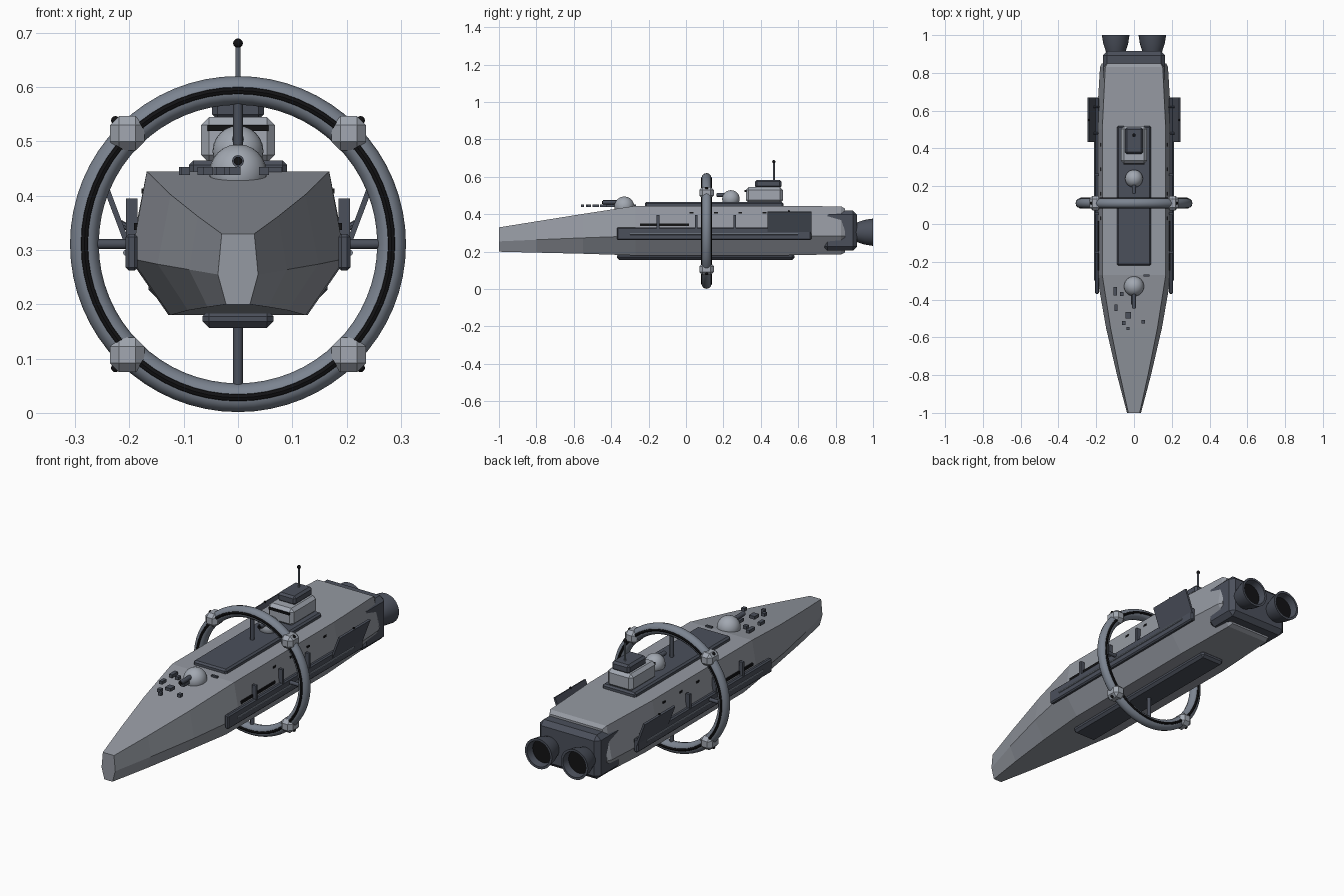
import bpy, bmesh, math
from mathutils import Vector, Matrix

if "Cube" in bpy.data.objects:
    bpy.data.objects.remove(bpy.data.objects["Cube"])


def material(name, r, g, b):
    m = bpy.data.materials.new(name)
    m.diffuse_color = (r, g, b, 1)
    m.use_nodes = True
    m.node_tree.nodes["Principled BSDF"].inputs["Base Color"].default_value = m.diffuse_color
    return m


HULL = material("hull_grey", 0.30, 0.32, 0.36)
PALE = material("pale_grey", 0.36, 0.39, 0.44)
RING = material("ring_grey", 0.20, 0.23, 0.28)
DARK = material("dark_grey", 0.07, 0.08, 0.105)
BLACK = material("black", 0.006, 0.006, 0.007)


def finish(bm, name, mat, smooth=False):
    bmesh.ops.recalc_face_normals(bm, faces=bm.faces)
    for f in bm.faces:
        f.smooth = smooth
    me = bpy.data.meshes.new(name)
    bm.to_mesh(me)
    bm.free()
    me.materials.append(mat)
    ob = bpy.data.objects.new(name, me)
    bpy.context.collection.objects.link(ob)
    if smooth:
        bpy.ops.object.select_all(action='DESELECT')
        ob.select_set(True)
        bpy.context.view_layer.objects.active = ob
        bpy.ops.object.shade_smooth_by_angle(angle=math.radians(35))
    return ob


def box(name, lo, hi, mat, bevel=0.0, tilt=0.0):
    lo, hi = Vector(lo), Vector(hi)
    bm = bmesh.new()
    bmesh.ops.create_cube(bm, size=1)
    bmesh.ops.scale(bm, vec=hi - lo, verts=bm.verts)
    if bevel:
        bmesh.ops.bevel(bm, geom=list(bm.edges), offset=bevel, segments=1, affect='EDGES')
    bm.transform(Matrix.Translation((lo + hi) / 2) @ Matrix.Rotation(tilt, 4, 'Y'))
    return finish(bm, name, mat)


def rod(name, a, b, r, mat, sides=10, r2=None):
    a, b = Vector(a), Vector(b)
    bm = bmesh.new()
    bmesh.ops.create_cone(bm, cap_ends=True, segments=sides, radius1=r,
                          radius2=r if r2 is None else r2, depth=(b - a).length)
    bm.transform(Matrix.Translation((a + b) / 2) @ (b - a).to_track_quat('Z', 'Y').to_matrix().to_4x4())
    return finish(bm, name, mat, True)


def ball(name, c, r, mat, seg=12):
    bm = bmesh.new()
    bmesh.ops.create_uvsphere(bm, u_segments=seg, v_segments=seg // 2, radius=r)
    bm.transform(Matrix.Translation(c))
    return finish(bm, name, mat, True)


def spin_y(name, profile, centre, mat, steps, closed):
    """Revolve (radius, y) points about the y axis."""
    bm = bmesh.new()
    rings = []
    for i in range(steps):
        a = math.tau * i / steps
        rings.append([bm.verts.new((centre[0] + r * math.cos(a), centre[1] + y,
                                    centre[2] + r * math.sin(a))) for r, y in profile])
    n = len(profile)
    for i in range(steps):
        p, q = rings[i], rings[(i + 1) % steps]
        for j in range(n if closed else n - 1):
            k = (j + 1) % n
            bm.faces.new((p[j], q[j], q[k], p[k]))
    return finish(bm, name, mat, True)


def circle(major, minor, y=0, n=12):
    return [(major + minor * math.cos(math.tau * i / n), y + minor * math.sin(math.tau * i / n))
            for i in range(n)]


# Hull: six-sided sections (y, top x, top z, mid x, mid z, bottom x, bottom z)
sections = [(-1.0, .030, .330, .037, .255, .022, .200),
            (-0.8, .074, .362, .090, .264, .056, .195),
            (-0.55, .124, .402, .148, .274, .092, .189),
            (-0.27, .168, .445, .197, .284, .125, .180),
            (0.50, .168, .445, .200, .284, .128, .180),
            (0.83, .152, .442, .180, .284, .115, .186),
            (0.85, .142, .430, .170, .284, .108, .196)]
bm = bmesh.new()
loops = []
for y, tx, tz, mx, mz, bx, bz in sections:
    loops.append([bm.verts.new((x, y, z)) for x, z in
                  ((tx, tz), (mx, mz), (bx, bz), (-bx, bz), (-mx, mz), (-tx, tz))])
for p, q in zip(loops, loops[1:]):
    for j in range(6):
        k = (j + 1) % 6
        bm.faces.new((p[j], p[k], q[k], q[j]))
bm.faces.new(loops[0])
bm.faces.new(loops[-1])
finish(bm, "hull", HULL)

# Engine block, deck plate, keel
box("engine_block", (-.165, .735, .205), (.165, .915, .42), DARK, .022)
box("deck_plate", (-.09, -.22, .435), (.09, .52, .465), DARK, .008)
box("keel", (-.065, -.37, .156), (.065, .58, .19), DARK, .012)

# Engine nozzles, hollow bells with black throats
for s in (-1, 1):
    c = (s * .097, 0, .304)
    spin_y("engine_nozzle", [(.048, .90), (.056, .925), (.066, .955), (.073, 1.0), (.062, 1.0),
                             (.056, .96), (.044, .92)], c, DARK, 28, False)
    rod("engine_throat", (c[0], .90, c[2]), (c[0], .965, c[2]), .045, BLACK, 28, .056)

# Bridge tower and mast
box("bridge", (-.068, .32, .46), (.068, .518, .545), PALE, .015)
box("bridge_window", (-.056, .314, .519), (.056, .335, .53), BLACK)
box("bridge_roof", (-.048, .37, .54), (.048, .51, .584), DARK, .01)
rod("mast", (0, .47, .575), (0, .47, .68), .005, RING, 8)
ball("mast_tip", (0, .47, .681), .009, BLACK)

# Dome turrets with barrels
for y, z, r, tip in ((-.33, .442, .053, -.445), (.24, .482, .047, .165)):
    ball("turret_dome", (0, y, z), r, PALE, 24)
    rod("turret_barrel", (0, y, z + .022), (0, tip, z + .022), .011, DARK, 12)
    rod("turret_muzzle", (0, tip + .002, z + .022), (0, tip - .003, z + .022), .008, BLACK, 12)

# Small blocks hovering over the foredeck
for x, y, w, l in ((-.10, -.355, .018, .045), (-.065, -.37, .02, .02), (-.096, -.443, .016, .034),
                   (-.03, -.482, .03, .034), (.048, -.517, .018, .02), (-.055, -.524, .018, .02),
                   (-.032, -.553, .016, .016), (-.005, -.40, .02, .05), (.065, -.272, .032, .01)):
    box("deck_block", (x - w / 2, y - l / 2, .438), (x + w / 2, y + l / 2, .453), DARK)

# Side fittings, both sides
for s in (-1, 1):
    def side(name, x0, x1, y0, y1, z0, z1, mat, bevel=0, tilt=0):
        box(name, (min(s * x0, s * x1), y0, z0), (max(s * x0, s * x1), y1, z1), mat, bevel, s * tilt)

    side("side_rail", .185, .207, -.37, .67, .262, .33, DARK, .006)
    rod("rail_pipe", (s * .206, -.30, .295), (s * .206, .60, .295), .006, RING, 8)
    side("side_slit", .178, .192, -.245, .015, .337, .35, BLACK)
    for y in (-.15, .055, .26):
        side("side_post", .185, .206, y - .007, y + .007, .325, .395, DARK)
    for y in (.03, .16, .29, .42):
        side("side_window", .166, .178, y - .01, y + .01, .404, .413, BLACK)
    # Outward-leaning panel with hull brackets
    side("side_panel", .216, .226, .435, .67, .296, .418, DARK, 0, .36)
    for y in (.48, .62):
        rod("panel_bracket", (s * .185, y, .33), (s * .217, y, .35), .006, DARK, 8)
    ball("panel_light", (s * .24, .55, .416), .006, BLACK, 8)
    rod("ring_spoke_side", (s * .19, .11, .311), (s * .275, .11, .311), .009, DARK, 12)

# Ring with dark bands front and back
C = (0, .11, .311)
spin_y("ring", circle(.283, .0265), C, RING, 64, True)
for s in (-1, 1):
    spin_y("ring_band", circle(.283, .008, s * .021, 8), C, BLACK, 64, True)
rod("ring_spoke_top", (0, .11, .44), (0, .11, .585), .009, DARK, 12)
rod("ring_spoke_bottom", (0, .11, .04), (0, .11, .17), .009, DARK, 12)

# Ring clamps on the diagonals, each with a small light
for sx in (-1, 1):
    for sz in (-1, 1):
        x, z = sx * .204, .311 + sz * .204
        box("ring_clamp", (x - .032, .071, z - .032), (x + .032, .149, z + .032), PALE, .017)
        ball("clamp_light", (x + sx * .022, .11, z + sz * .024), .008, BLACK)
